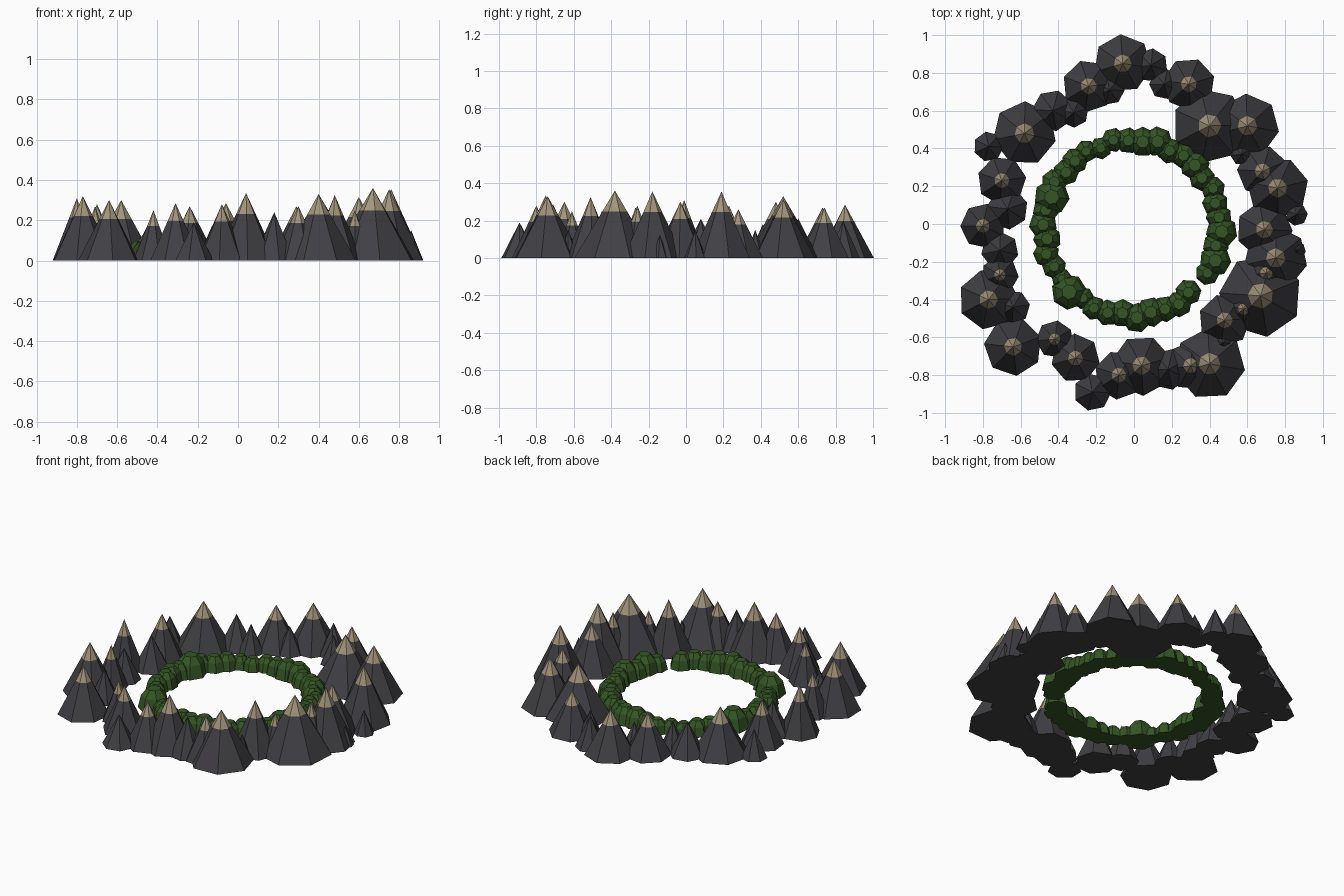
import bpy, bmesh, math


def material(name, rgb):
    m = bpy.data.materials.new(name)
    m.diffuse_color = (*rgb, 1)
    return m


rock = material("dark rock", (0.052, 0.050, 0.057))
sand = material("pale summit", (0.36, 0.30, 0.20))
leaf = material("leaf green", (0.035, 0.092, 0.018))


def lathe(bm, x, y, profile, phase, sides=7):
    """Faceted solid from (radius, z) levels; radius 0 closes to a point."""
    rings = []
    for r, z in profile:
        n = sides if r > 0 else 1
        rings.append([bm.verts.new((x + r * math.cos(phase + 2 * math.pi * i / sides),
                                    y + r * math.sin(phase + 2 * math.pi * i / sides), z))
                      for i in range(n)])
    bm.faces.new(rings[0][::-1])
    bands = []
    for a, b in zip(rings, rings[1:]):
        band = []
        for i in range(sides):
            j = (i + 1) % sides
            if len(b) == 1:
                band.append(bm.faces.new((a[i], a[j], b[0])))
            else:
                band.append(bm.faces.new((a[i], a[j], b[j], b[i])))
        bands.append(band)
    if len(rings[-1]) > 1:
        bm.faces.new(rings[-1])
    return bands


def finish(bm, name, mats):
    me = bpy.data.meshes.new(name)
    bm.to_mesh(me)
    bm.free()
    for m in mats:
        me.materials.append(m)
    ob = bpy.data.objects.new(name, me)
    bpy.context.collection.objects.link(ob)


# Tall peaks with pale summits: x, y, radius, height
peaks = [
    (-.06, .85, .155, .285), (-.24, .73, .14, .27), (.29, .74, .14, .27),
    (-.58, .48, .17, .30), (.40, .52, .20, .33), (.60, .52, .17, .315),
    (.68, .28, .135, .26), (.76, .19, .165, .355), (.69, -.03, .15, .30),
    (.75, -.18, .17, .355), (.70, -.26, .11, .28), (.67, -.38, .22, .36),
    (.58, -.45, .10, .25), (.48, -.51, .14, .325), (.40, -.74, .19, .33),
    (.30, -.75, .13, .27), (.04, -.75, .16, .335), (-.08, -.80, .13, .28),
    (-.31, -.71, .13, .285), (-.42, -.61, .10, .25), (-.64, -.65, .155, .30),
    (-.77, -.40, .16, .32), (-.71, -.27, .10, .27), (-.80, -.01, .12, .31),
    (-.70, .23, .13, .28)]
bm = bmesh.new()
for x, y, r, h in peaks:
    bands = lathe(bm, x, y, [(r, 0), (.31 * r, .69 * h), (0, h)], math.atan2(y, x))
    for f in bands[1]:
        f.material_index = 1
finish(bm, "mountain_peaks", [rock, sand])

# Plain low foothills: x, y, radius, height
hills = [
    (.09, .84, .09, .20), (-.13, .71, .08, .17), (.16, .74, .08, .18),
    (-.43, .60, .11, .21), (-.32, .59, .08, .18), (-.77, .41, .08, .18),
    (.57, .37, .06, .15), (.86, .05, .06, .15), (.18, -.77, .11, .24),
    (-.22, -.89, .10, .19), (-.64, -.44, .09, .20), (-.71, -.14, .10, .20),
    (-.67, .08, .11, .21), (.47, -.63, .06, .15), (.86, -.14, .05, .12)]
bm = bmesh.new()
for x, y, r, h in hills:
    lathe(bm, x, y, [(r, 0), (0, h)], math.atan2(y, x))
finish(bm, "foothills", [rock])

# Inner ring of bushes, walked round from one side of the gap to the other
sizes = [.065, .085, .07, .085, .07, .07, .065, .07, .08, .07, .07, .08, .08,
         .07, .065, .06, .06, .07, .07, .07, .095, .07, .075, .075, .07, .065,
         .055, .095, .06, .065, .07, .075, .08, .08, .07, .07, .07]
bm = bmesh.new()
for k, r in enumerate(sizes):
    a = math.radians(-31 + 9.5 * k)
    d = .465 + .012 * math.sin(2.4 * k)
    h = 1.3 * r
    lathe(bm, -.01 + d * math.cos(a), -.02 + d * math.sin(a),
          [(r, 0), (.8 * r, .65 * h), (.42 * r, h)], 1.7 * k)
finish(bm, "bush_ring", [leaf])
